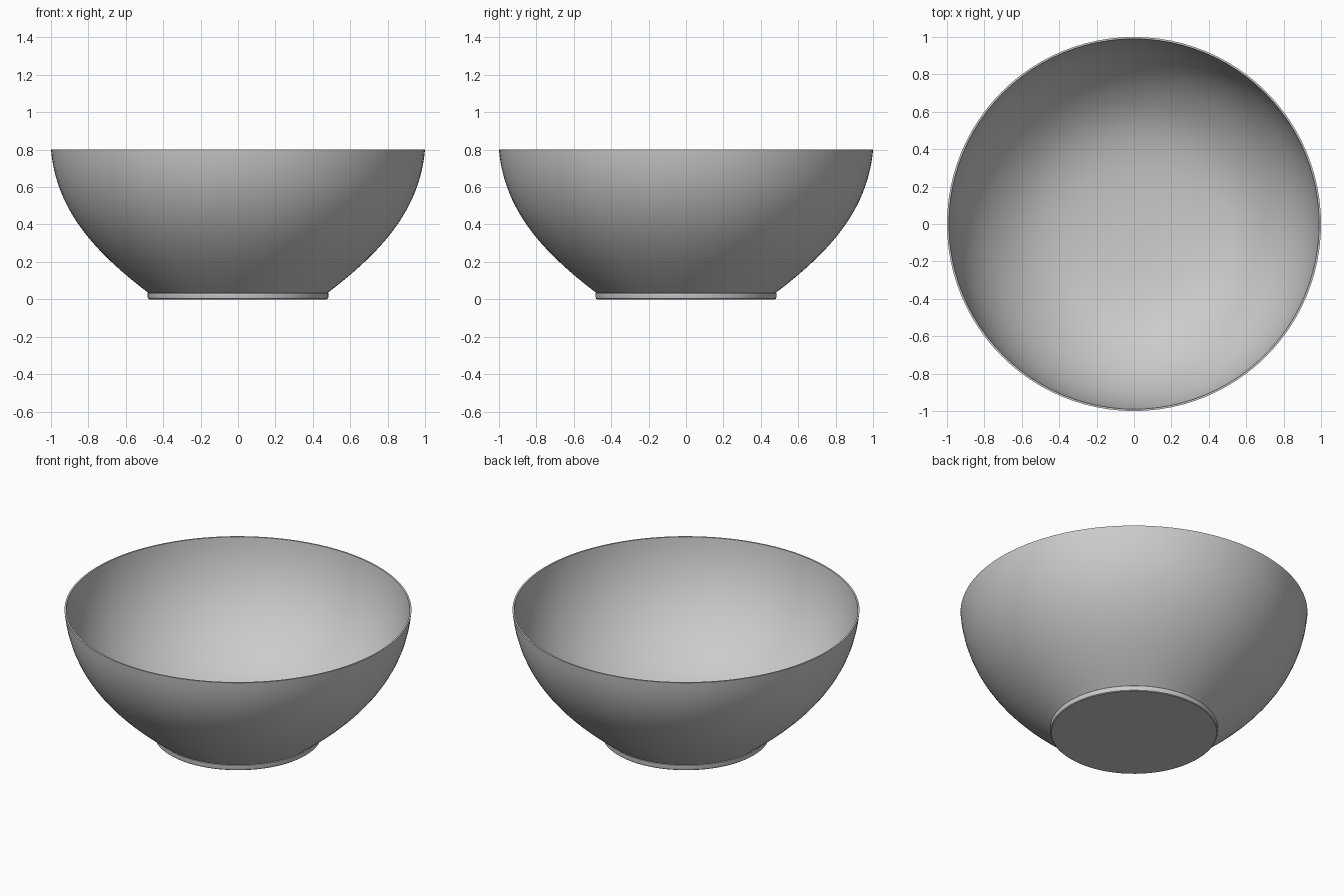
import bpy, bmesh, math
from mathutils import Vector, geometry

cube = bpy.data.objects.get("Cube")
if cube:
    bpy.data.objects.remove(cube, do_unlink=True)

SEGMENTS = 96

# Single plain grey finish
grey = bpy.data.materials.new("plain_grey")
grey.use_nodes = True
colour = (0.6, 0.6, 0.6, 1)
grey.diffuse_color = colour
grey.node_tree.nodes["Principled BSDF"].inputs["Base Color"].default_value = colour


def curve(a, b, c, d, count):
    """Bezier profile through (radius, height) control points."""
    return [(p.x, p.y) for p in geometry.interpolate_bezier(
        Vector(a), Vector(b), Vector(c), Vector(d), count)]


def lathe(name, profile):
    """Spin a profile about z; its ends lie on the axis."""
    bm = bmesh.new()
    verts = [bm.verts.new((r, 0, z)) for r, z in profile]
    edges = [bm.edges.new(pair) for pair in zip(verts, verts[1:])]
    bmesh.ops.spin(bm, geom=verts + edges, cent=(0, 0, 0), axis=(0, 0, 1),
                   angle=math.tau, steps=SEGMENTS, use_duplicate=False)
    bmesh.ops.remove_doubles(bm, verts=bm.verts, dist=1e-5)
    bmesh.ops.recalc_face_normals(bm, faces=bm.faces)
    mesh = bpy.data.meshes.new(name)
    bm.to_mesh(mesh)
    bm.free()
    obj = bpy.data.objects.new(name, mesh)
    bpy.context.collection.objects.link(obj)
    mesh.materials.append(grey)
    bpy.ops.object.select_all(action='DESELECT')
    obj.select_set(True)
    bpy.context.view_layer.objects.active = obj
    bpy.ops.object.shade_smooth_by_angle(angle=math.radians(20))
    return obj


# Bowl: outer wall, thin flat rim, inner wall close to it, dished floor
outer = curve((0.487, 0.04), (0.76, 0.25), (0.97, 0.47), (1, 0.8), 28)
inner_wall = curve((0.99, 0.8), (0.965, 0.56), (0.86, 0.38), (0.7, 0.245), 20)
floor = curve((0.7, 0.245), (0.55, 0.12), (0.4, 0.06), (0, 0.06), 20)
lathe("bowl", [(0, 0.03), (0.475, 0.03)] + outer + inner_wall + floor[1:])

# Foot: short disc with softened edges
lathe("foot", [(0, 0), (0.476, 0), (0.481, 0.004), (0.483, 0.012),
               (0.483, 0.032), (0.478, 0.036), (0, 0.036)])
